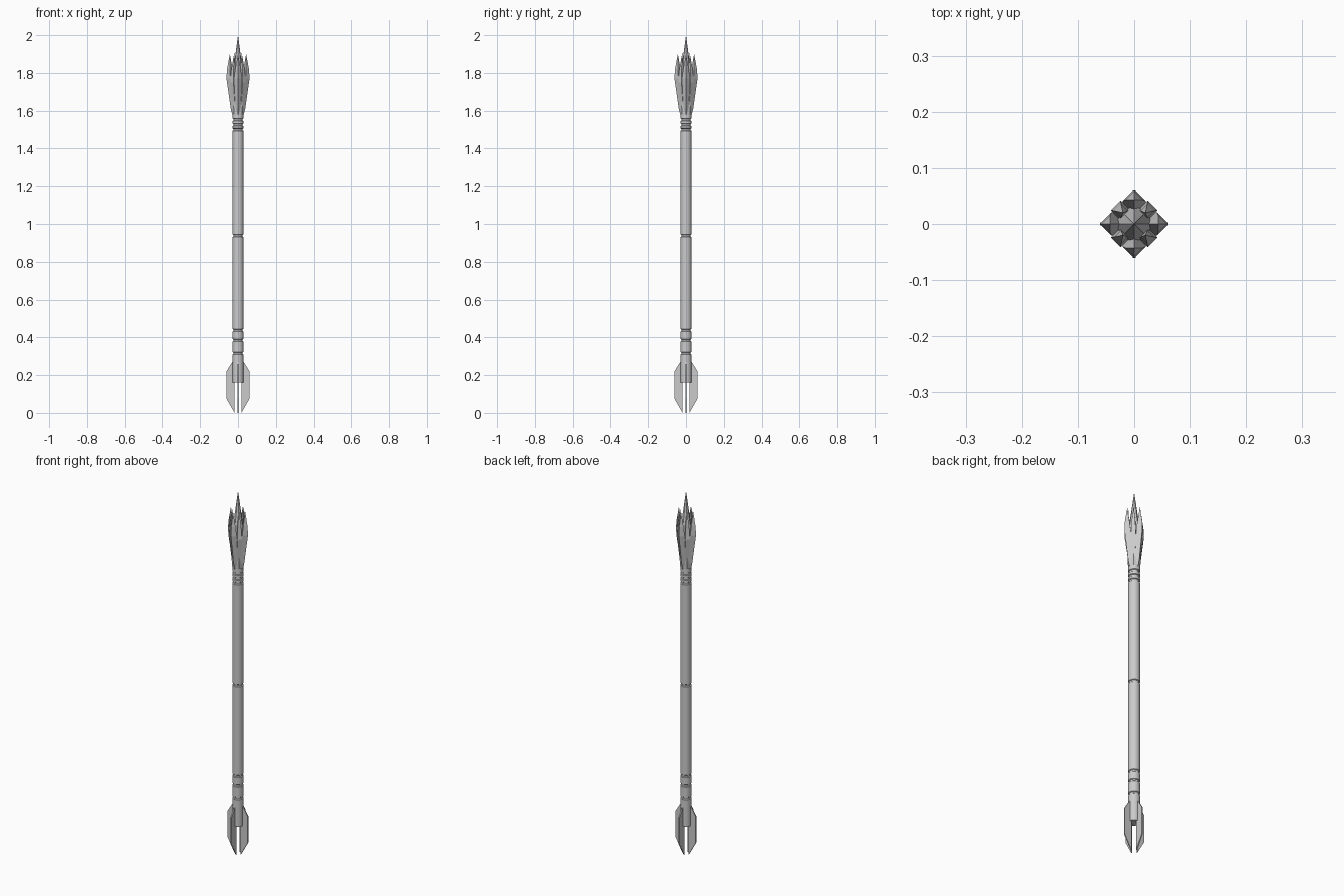
import bpy, bmesh, math
from mathutils import Vector

if "Cube" in bpy.data.objects:
    bpy.data.objects.remove(bpy.data.objects["Cube"])

def finish(name, bm, smooth=False):
    bmesh.ops.recalc_face_normals(bm, faces=bm.faces[:])
    me = bpy.data.meshes.new(name)
    bm.to_mesh(me)
    bm.free()
    ob = bpy.data.objects.new(name, me)
    bpy.context.collection.objects.link(ob)
    if smooth:
        bpy.ops.object.select_all(action='DESELECT')
        ob.select_set(True)
        bpy.context.view_layer.objects.active = ob
        bpy.ops.object.shade_smooth_by_angle(angle=math.radians(30))
    return ob

def loft(name, rings, sides, ang=0.0, smooth=False):
    """rings: (centre x, centre y, z, radius); radius 0 makes a point"""
    bm = bmesh.new()
    loops = []
    for cx, cy, z, r in rings:
        n = sides if r > 0 else 1
        loops.append([bm.verts.new((cx + r * math.cos(ang + i * math.tau / sides),
                                    cy + r * math.sin(ang + i * math.tau / sides), z))
                      for i in range(n)])
    for a, b in zip(loops, loops[1:]):
        for i in range(sides):
            quad = [a[i % len(a)], a[(i + 1) % len(a)], b[(i + 1) % len(b)], b[i % len(b)]]
            bm.faces.new(list(dict.fromkeys(quad)))
    for l in (loops[0], loops[-1]):
        if len(l) > 2:
            bm.faces.new(l)
    return finish(name, bm, smooth)

# Shaft with turned grooves
R = 0.029
profile = [(0, 0, 0.16, R)]
for z in (0.315, 0.385, 0.438, 0.937, 1.5, 1.525, 1.552):
    profile += [(0, 0, z - 0.007, R), (0, 0, z - 0.004, 0.025),
                (0, 0, z + 0.004, 0.025), (0, 0, z + 0.007, R)]
profile.append((0, 0, 1.58, R))
loft("shaft", profile, 16, smooth=True)

# Four tail fins
outline = [(0.018, 0.0), (0.024, 0.01), (0.061, 0.075), (0.061, 0.22), (0.03, 0.27), (0.018, 0.27)]
for k in range(4):
    d = Vector((math.cos(k * math.pi / 2), math.sin(k * math.pi / 2), 0))
    t = Vector((-d.y, d.x, 0)) * 0.003
    bm = bmesh.new()
    sides = [[bm.verts.new(d * r + t * s + Vector((0, 0, z))) for r, z in outline] for s in (-1, 1)]
    for s in sides:
        bm.faces.new(s)
    for i in range(len(outline)):
        j = (i + 1) % len(outline)
        bm.faces.new((sides[0][i], sides[0][j], sides[1][j], sides[1][i]))
    finish("tail_fin", bm)

# Central spike of the head
loft("centre_spike", [(0, 0, 1.57, 0.028), (0, 0, 1.62, 0.032), (0, 0, 1.78, 0.032),
                      (0, 0, 1.88, 0.016), (0, 0, 2.0, 0)], 8)

# Outer blades on the axes and smaller blades on the diagonals
def blade(name, angle, path):
    c, s = math.cos(angle), math.sin(angle)
    loft(name, [(c * r, s * r, z, w) for r, z, w in path], 4)

for k in range(4):
    blade("outer_blade", k * math.pi / 2,
          [(0.018, 1.575, 0.011), (0.022, 1.61, 0.016), (0.04, 1.77, 0.021),
           (0.043, 1.82, 0.015), (0.043, 1.9, 0)])
    blade("diagonal_blade", (k + 0.5) * math.pi / 2,
          [(0.018, 1.585, 0.008), (0.034, 1.75, 0.017), (0.033, 1.82, 0.012), (0.028, 1.905, 0)])
